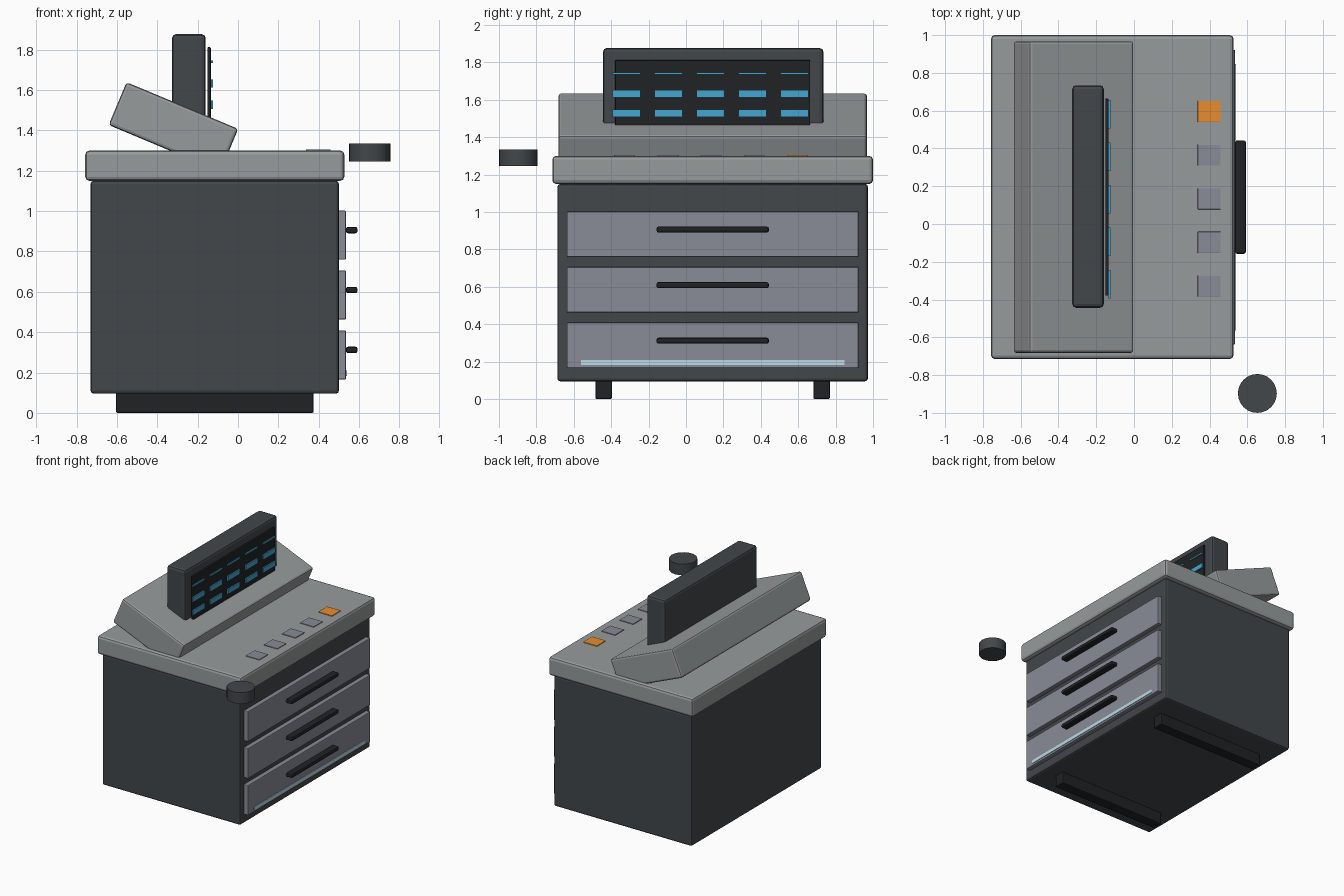
import bpy
from math import radians

if "Cube" in bpy.data.objects:
    bpy.data.objects.remove(bpy.data.objects["Cube"])

YC = 0.1425  # the cabinet's own centre line in y


def material(name, rgb):
    m = bpy.data.materials.new(name)
    m.diffuse_color = (*rgb, 1)
    m.use_nodes = True
    m.node_tree.nodes["Principled BSDF"].inputs["Base Color"].default_value = m.diffuse_color
    return m


CHARCOAL = material("charcoal", (0.055, 0.063, 0.07))
LIGHT = material("light_grey", (0.31, 0.33, 0.33))
DRAWER = material("drawer_grey", (0.25, 0.26, 0.31))
BLACK = material("black", (0.014, 0.016, 0.018))
BLUE = material("screen_blue", (0.06, 0.38, 0.62))
ORANGE = material("orange", (0.8, 0.27, 0.03))
PALE = material("pale_strip", (0.5, 0.7, 0.78))


def box(name, x, y, z, mat, bevel=0.0, tilt=0.0):
    """Box from (min, max) ranges, optionally bevelled and tilted about y."""
    r = (x, y, z)
    bpy.ops.mesh.primitive_cube_add(size=1, location=[(a + b) / 2 for a, b in r])
    ob = bpy.context.object
    ob.name = name
    ob.scale = [b - a for a, b in r]
    bpy.ops.object.transform_apply(location=False, rotation=False, scale=True)
    ob.rotation_euler.y = tilt
    ob.data.materials.append(mat)
    if bevel:
        mod = ob.modifiers.new("bevel", "BEVEL")
        mod.width = bevel
        mod.segments = 2
    return ob


def span(centre, width):
    return (centre - width / 2, centre + width / 2)


# Cabinet body, worktop and the two runners it stands on
box("cabinet_body", (-0.73, 0.50), span(YC, 1.66), (0.095, 1.15), CHARCOAL, 0.015)
box("worktop", (-0.757, 0.527), span(YC, 1.715), (1.15, 1.30), LIGHT, 0.02)
for i, s in enumerate((-1, 1)):
    box(f"runner_{i}", (-0.605, 0.375), span(YC + s * 0.583, 0.088), (0, 0.11), BLACK, 0.008)

# Drawers with bar handles
for i in range(3):
    z = 0.287 + 0.297 * i
    box(f"drawer_{i}", (0.49, 0.535), span(YC, 1.56), span(z, 0.243), DRAWER, 0.006)
    box(f"drawer_handle_{i}", (0.535, 0.592), span(YC, 0.60), span(z + 0.025, 0.032), BLACK, 0.01)

# Light strip along the lowest drawer
box("light_strip", (0.53, 0.539), span(YC, 1.41), (0.182, 0.209), PALE)

# Tilted console housing, sunk into the worktop
box("console_housing", span(-0.32, 0.60), span(YC, 1.65), span(1.417, 0.23), LIGHT, 0.015, radians(22.7))

# Upright monitor with its dark glass
box("monitor_case", (-0.327, -0.16), span(YC + 0.003, 1.178), (1.38, 1.877), CHARCOAL, 0.02)
box("monitor_glass", (-0.152, -0.135), span(YC, 1.042), (1.435, 1.812), BLACK, 0.003)

# Readout bars on the glass, five columns of three
for c in range(5):
    y = 0.131 + (c - 2) * 0.2246
    for r, (z, h) in enumerate(((1.527, 0.04), (1.633, 0.04), (1.741, 0.012))):
        box(f"readout_{c}_{r}", (-0.135, -0.125), span(y, 0.15), span(z, h), BLUE)

# Row of flat keys on the worktop
for i in range(5):
    box(f"key_{i}", span(0.398, 0.122), span(-0.328 + 0.231 * i, 0.112), (1.29, 1.306),
        ORANGE if i == 4 else DRAWER, 0.002)

# Round knob floating off the front corner
bpy.ops.mesh.primitive_cylinder_add(vertices=24, radius=0.103, depth=0.09, location=(0.653, -0.897, 1.29))
knob = bpy.context.object
knob.name = "round_knob"
knob.data.materials.append(CHARCOAL)
bpy.ops.object.shade_smooth_by_angle(angle=radians(30))
